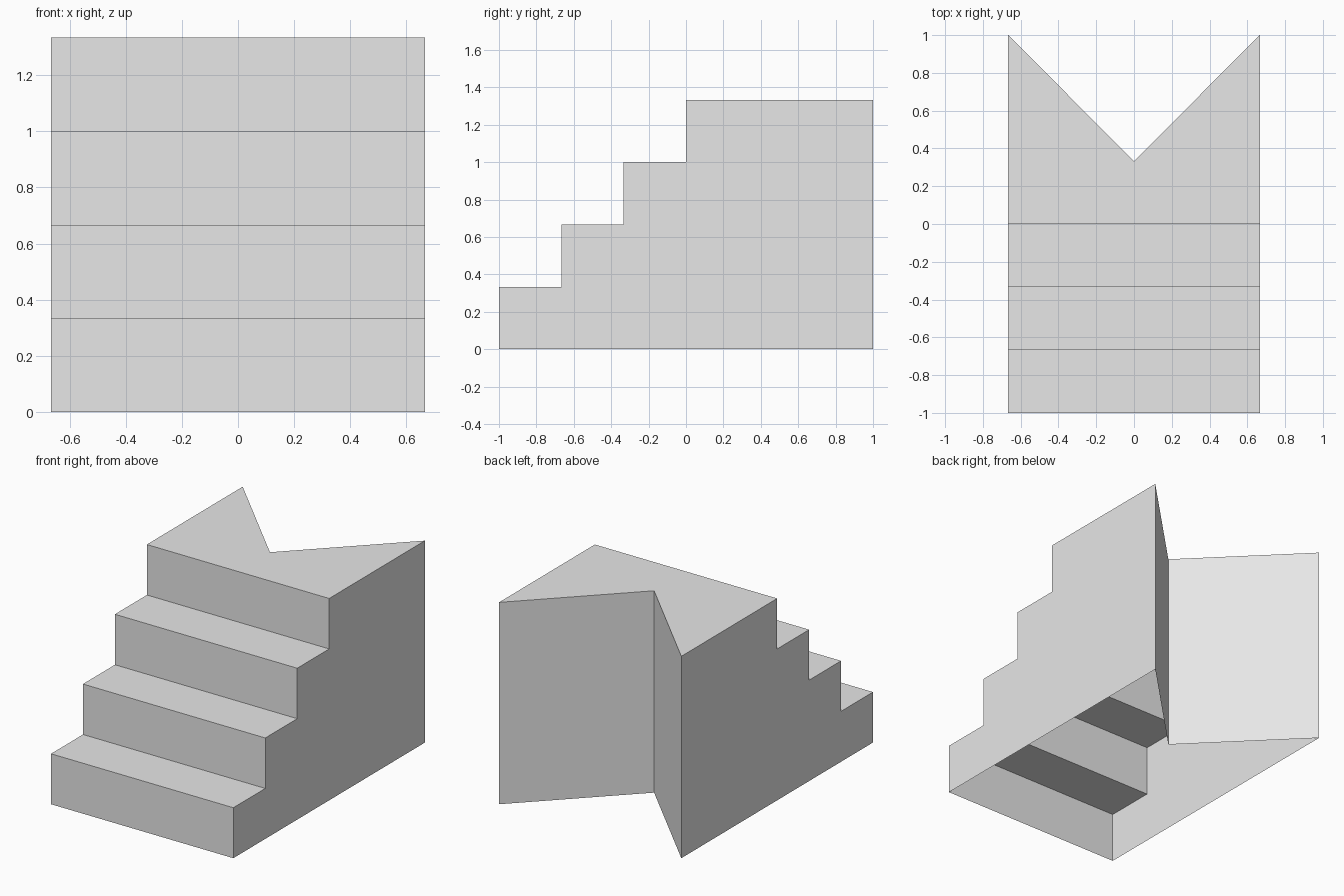
import bpy, bmesh

if "Cube" in bpy.data.objects:
    bpy.data.objects.remove(bpy.data.objects["Cube"])

W, S = 0.666, 1 / 3          # half width, step size
TOP, NOTCH = 4 * S, 0.333    # deck height, depth of the V notch

stone = bpy.data.materials.new("light grey")
stone.diffuse_color = (0.8, 0.8, 0.8, 1)
stone.use_nodes = True
stone.node_tree.nodes["Principled BSDF"].inputs["Base Color"].default_value = stone.diffuse_color


def make_part(name, polygons):
    """One object from a list of polygons, single-walled."""
    bm = bmesh.new()
    for poly in polygons:
        bm.faces.new([bm.verts.new(p) for p in poly])
    bmesh.ops.remove_doubles(bm, verts=bm.verts, dist=1e-4)
    me = bpy.data.meshes.new(name)
    bm.to_mesh(me)
    bm.free()
    me.materials.append(stone)
    ob = bpy.data.objects.new(name, me)
    bpy.context.collection.objects.link(ob)
    return ob


# Stair outline in (y, z): four risers and three treads
outline = []
for i in range(4):
    y = -1 + i * S
    outline += [(y, i * S), (y, (i + 1) * S)]

# Risers and treads, facing front and up
make_part("steps", [
    [(-W, *a), (W, *a), (W, *b), (-W, *b)]
    for a, b in zip(outline, outline[1:])])

# Side walls
side = outline + [(1, TOP), (1, 0)]
make_part("right_wall", [[(W, y, z) for y, z in reversed(side)]])
make_part("left_wall", [[(-W, y, z) for y, z in side]])

# Top deck with the V notch at the back
make_part("top_deck", [
    [(-W, 0, TOP), (0, 0, TOP), (0, NOTCH, TOP), (-W, 1, TOP)],
    [(0, 0, TOP), (W, 0, TOP), (W, 1, TOP), (0, NOTCH, TOP)]])

# Two slanted back walls meeting in the notch; the underside stays open
make_part("back_walls", [
    [(W, 1, 0), (0, NOTCH, 0), (0, NOTCH, TOP), (W, 1, TOP)],
    [(0, NOTCH, 0), (-W, 1, 0), (-W, 1, TOP), (0, NOTCH, TOP)]])

# Side walls wind outward
for name in ("right_wall", "left_wall"):
    me = bpy.data.objects[name].data
    want = 1 if name == "right_wall" else -1
    if me.polygons[0].normal.x * want < 0:
        me.flip_normals()
